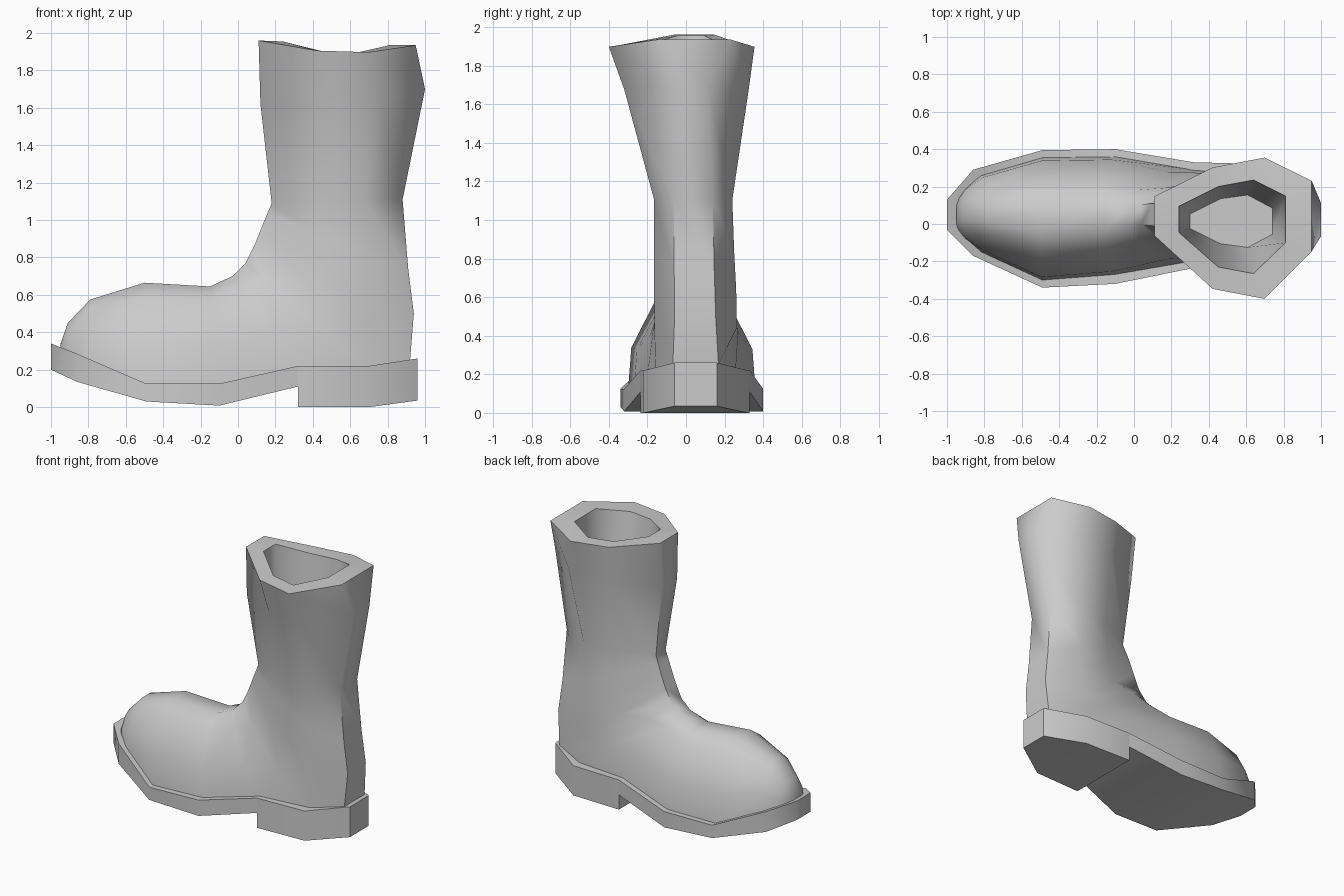
import bpy, bmesh

if "Cube" in bpy.data.objects:
    bpy.data.objects.remove(bpy.data.objects["Cube"])


def loft(name, rings, angle):
    """Skin a list of closed rings of equal length and cap both ends."""
    bm = bmesh.new()
    loops = [[bm.verts.new(p) for p in ring] for ring in rings]
    for a, b in zip(loops, loops[1:]):
        n = len(a)
        for i in range(n):
            j = (i + 1) % n
            bm.faces.new((a[i], a[j], b[j], b[i]))
    bm.faces.new(loops[0])
    bm.faces.new(loops[-1])
    bmesh.ops.recalc_face_normals(bm, faces=bm.faces)
    mesh = bpy.data.meshes.new(name)
    bm.to_mesh(mesh)
    bm.free()
    obj = bpy.data.objects.new(name, mesh)
    bpy.context.collection.objects.link(obj)
    bpy.ops.object.select_all(action='DESELECT')
    obj.select_set(True)
    bpy.context.view_layer.objects.active = obj
    bpy.ops.object.shade_smooth_by_angle(angle=angle)
    return obj


# Section shapes: (position front to back, share of half width)
FOOT = [(0, .23), (.14, .56), (.6, .95), (1, 1)]
SHAFT = [(0, .28), (.37, .86), (.7, 1), (1, .5)]


def section(fx, fz, bx, bz, y0, y1, k, dip=0, shift=0, tail=1):
    """Eight-sided ring between a front and a back point; k blends foot to shaft.
    dip lowers the middle, shift moves the ends sideways, tail scales the back end."""
    mid, half = (y0 + y1) / 2, (y1 - y0) / 2
    sides = ([], [])
    for i, ((tf, wf), (ts, ws)) in enumerate(zip(FOOT, SHAFT)):
        t, w = tf + (ts - tf) * k, wf + (ws - wf) * k
        middle = i in (1, 2)
        z = fz + (bz - fz) * t - (dip if middle else 0)
        y = mid if middle else mid + shift
        if i == 3:
            w *= tail
        for side, sign in zip(sides, (1, -1)):
            side.append((fx + (bx - fx) * t, y + sign * half * w, z))
    return sides[0] + sides[1][::-1]


# Upper: rings fan from the toe, round the ankle, up the shaft and down inside
upper = [
    (-.95, .335, -.95, .28, -.02, .12, 0),
    (-.91, .45, -.90, .27, -.08, .19, 0),
    (-.79, .575, -.82, .24, -.15, .26, 0),
    (-.50, .665, -.49, .12, -.30, .355, 0),
    (-.15, .645, -.10, .12, -.27, .36, 0),
    (-.03, .70, .32, .20, -.20, .29, 0),
    (.04, .77, .70, .21, -.18, .28, .2),
    (.09, .87, .92, .25, -.165, .265, .9),
    (.13, .97, .94, .50, -.165, .26, 1),
    (.155, 1.03, .91, .74, -.165, .25, 1),
    (.18, 1.09, .88, 1.11, -.165, .24, 1),
    (.12, 1.62, 1.0, 1.70, -.32, .325, 1, 0, .02, .55),
    (.11, 1.96, .95, 1.935, -.40, .355, 1, .045, .065),
    (.24, 1.955, .81, 1.935, -.265, .235, 1, .045, .04),
    (.30, 1.10, .74, 1.10, -.125, .155, 1),
]
loft("boot_upper", [section(*r) for r in upper], 1.1)


def slab(x, y0, y1, z0, z1):
    return [(x, y0, z0), (x, y1, z0), (x, y1, z1), (x, y0, z1)]


# Front sole: x, y range, z range
front = [
    (-1.0, -.03, .13, .20, .34),
    (-.86, -.17, .29, .135, .285),
    (-.49, -.34, .395, .03, .125),
    (-.10, -.32, .40, .008, .125),
    (.32, -.235, .33, .11, .22),
]
loft("front_sole", [slab(*s) for s in front], .9)

# Heel block
heel = [
    (.32, -.235, .33, 0, .22),
    (.70, -.22, .32, 0, .22),
    (.96, -.06, .16, .035, .26),
]
loft("heel", [slab(*s) for s in heel], .9)
